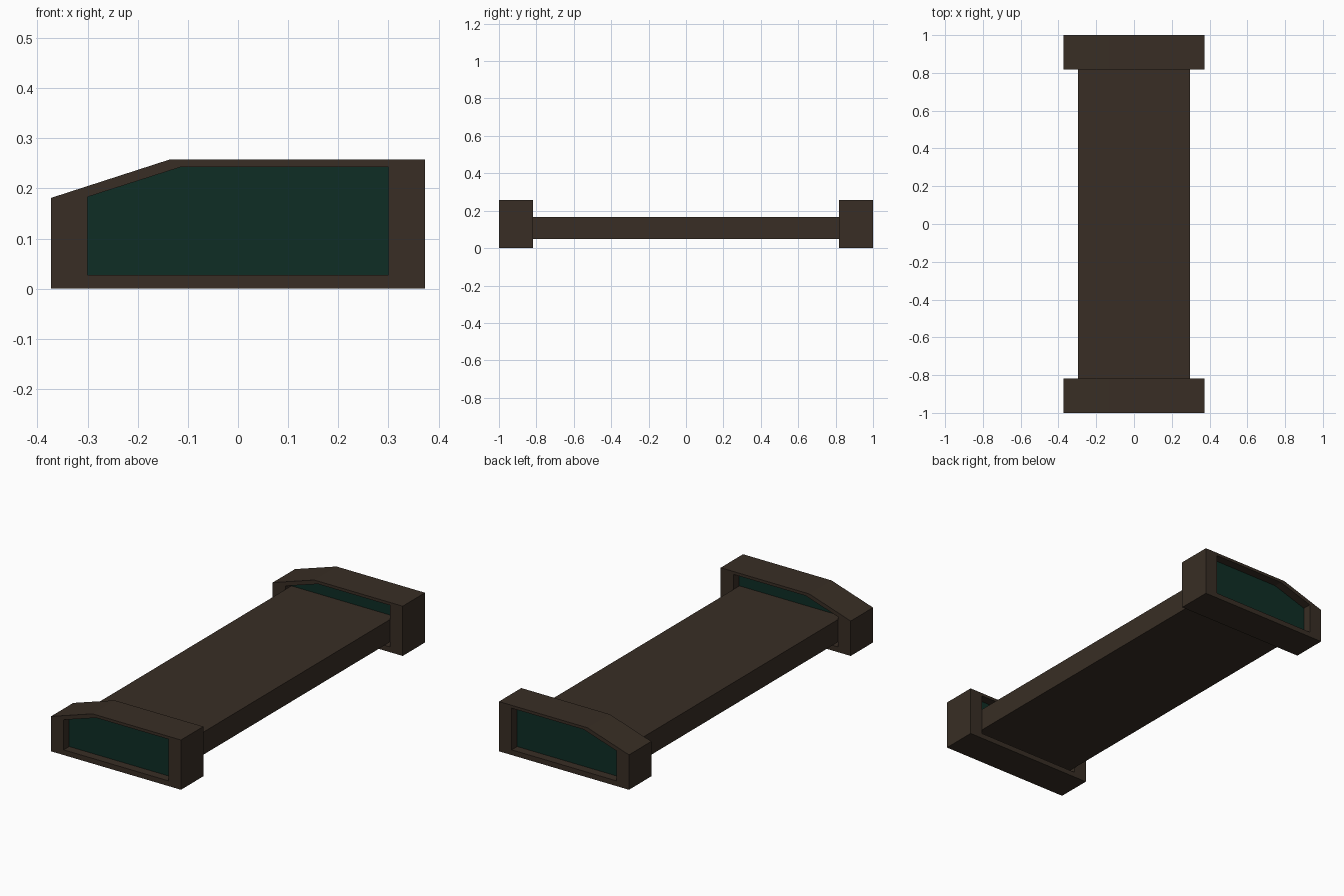
import bpy, bmesh

if "Cube" in bpy.data.objects:
    bpy.data.objects.remove(bpy.data.objects["Cube"])


def material(name, rgb):
    m = bpy.data.materials.new(name)
    m.diffuse_color = (*rgb, 1)
    m.use_nodes = True
    m.node_tree.nodes["Principled BSDF"].inputs["Base Color"].default_value = m.diffuse_color
    return m


brown = material("dark_brown", (0.040, 0.027, 0.018))
green = material("deep_green", (0.0045, 0.027, 0.0185))

OUTER = [(-0.373, 0), (0.373, 0), (0.373, 0.258), (-0.135, 0.258), (-0.373, 0.181)]
INNER = [(-0.3, 0.027), (0.3, 0.027), (0.3, 0.243), (-0.113, 0.243), (-0.3, 0.183)]


def finish(bm, name, mat):
    bmesh.ops.recalc_face_normals(bm, faces=bm.faces)
    me = bpy.data.meshes.new(name)
    bm.to_mesh(me)
    bm.free()
    me.materials.append(mat)
    ob = bpy.data.objects.new(name, me)
    bpy.context.collection.objects.link(ob)
    return ob


def prism(name, profile, y0, y1, mat):
    bm = bmesh.new()
    a = [bm.verts.new((x, y0, z)) for x, z in profile]
    b = [bm.verts.new((x, y1, z)) for x, z in profile]
    n = len(profile)
    bm.faces.new(a)
    bm.faces.new(b[::-1])
    for i in range(n):
        j = (i + 1) % n
        bm.faces.new((a[i], b[i], b[j], a[j]))
    return finish(bm, name, mat)


def frame(name, y0, y1, mat):
    bm = bmesh.new()
    loops = [[bm.verts.new((x, y, z)) for x, z in p]
             for p, y in ((OUTER, y0), (OUTER, y1), (INNER, y1), (INNER, y0))]
    n = len(OUTER)
    for k in range(4):
        a, b = loops[k], loops[(k + 1) % 4]
        for i in range(n):
            j = (i + 1) % n
            bm.faces.new((a[i], b[i], b[j], a[j]))
    return finish(bm, name, mat)


# end frames with recessed panels, front and back
for side, s in (("front", -1), ("back", 1)):
    frame(side + "_frame", s * 1.0, s * 0.817, brown)
    prism(side + "_panel", INNER, s * 0.955, s * 0.862, green)

# connecting beam, running into the frames up to the panels
beam = [(-0.297, 0.05), (0.297, 0.05), (0.297, 0.167), (-0.297, 0.167)]
prism("connecting_beam", beam, -0.865, 0.865, brown)
